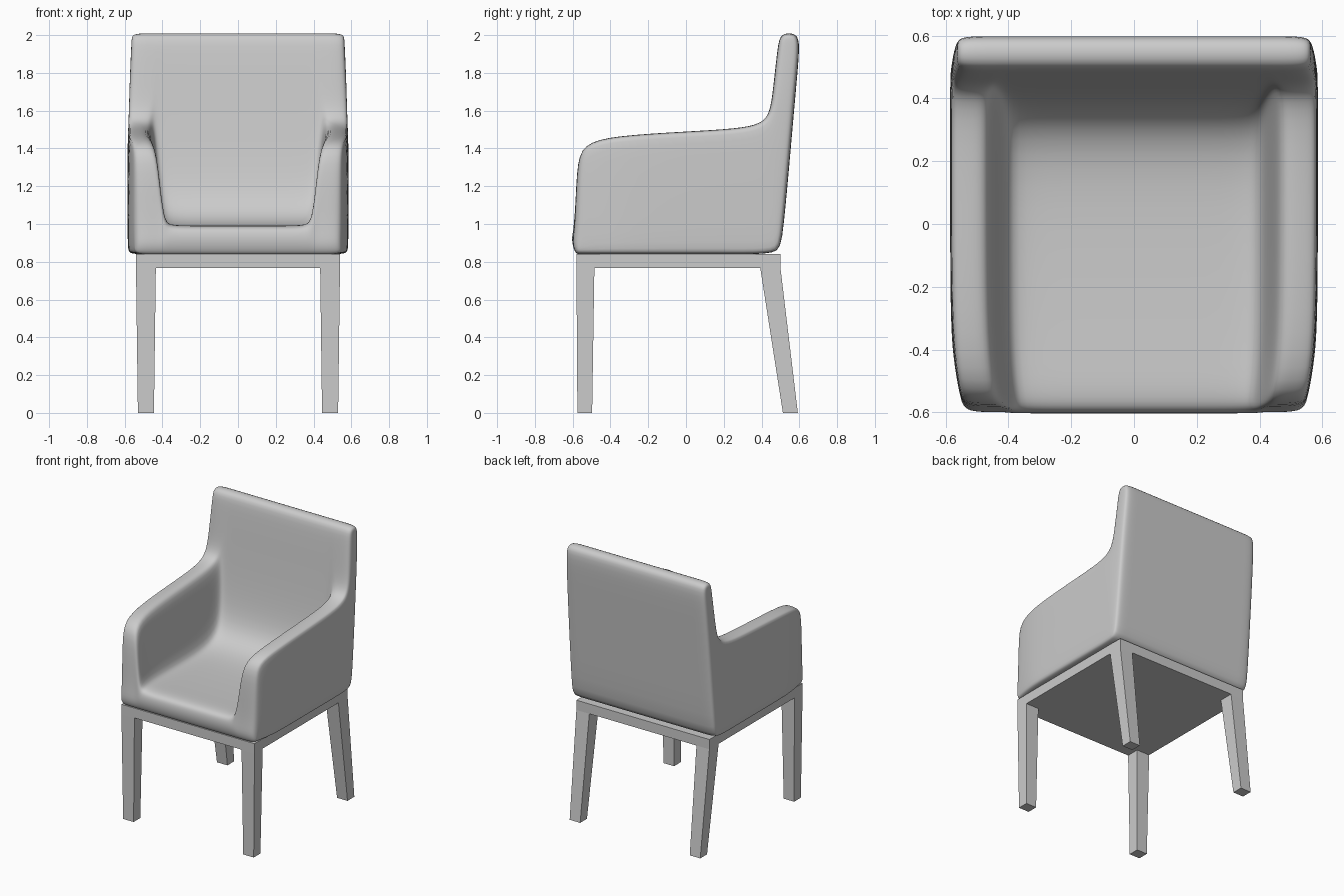
import bpy, bmesh
from mathutils import Vector

if "Cube" in bpy.data.objects:
    bpy.data.objects.remove(bpy.data.objects["Cube"])


def make_object(name, verts, faces):
    mesh = bpy.data.meshes.new(name)
    bm = bmesh.new()
    vs = [bm.verts.new(v) for v in verts]
    for f in faces:
        bm.faces.new([vs[i] for i in f])
    bmesh.ops.recalc_face_normals(bm, faces=bm.faces)
    bm.to_mesh(mesh)
    bm.free()
    obj = bpy.data.objects.new(name, mesh)
    bpy.context.collection.objects.link(obj)
    return obj


def prism(name, low, high, z0, z1):
    """Tapered block; low and high are (x0, x1, y0, y1) rectangles."""
    verts = []
    for (x0, x1, y0, y1), z in ((low, z0), (high, z1)):
        verts += [(x0, y0, z), (x1, y0, z), (x1, y1, z), (x0, y1, z)]
    faces = [(3, 2, 1, 0), (4, 5, 6, 7)]
    faces += [(i, (i + 1) % 4, (i + 1) % 4 + 4, i + 4) for i in range(4)]
    return make_object(name, verts, faces)


# Side profiles (y, z): top line over the arm, top line over the seat, underside and back
BACK_TOP = [(.485, 1.94), (.50, 2.012)]
ARM = [(-.605, .90), (-.588, .99), (-.58, 1.30), (-.55, 1.425), (-.38, 1.468), (0, 1.49),
       (.27, 1.505), (.40, 1.53), (.445, 1.59), (.462, 1.72)] + BACK_TOP
SEAT = [(-.605, .90), (-.602, .955), (-.585, .985), (-.52, .995), (-.38, .985), (0, .975),
        (.24, .99), (.37, 1.08), (.42, 1.30), (.455, 1.62)] + BACK_TOP
UNDER = [(-.585, .84), (-.56, .84), (-.50, .84), (-.40, .84), (-.30, .84), (0, .84),
         (.25, .84), (.49, .84), (.512, .90), (.58, 1.70), (.605, 1.95), (.587, 2.012)]
N = len(ARM)

# Stations across the width: x, blend from seat to arm, edge inset
HALF = [(.25, 0, 0), (.38, 0, 0), (.42, .08, 0), (.45, .9, 0), (.475, 1, 0),
        (.53, 1, 0), (.578, 1, .006), (.586, 1, .032)]
STATIONS = [(-x, b, i) for x, b, i in reversed(HALF)] + [(0, 0, 0)] + HALF


def section(x, blend, inset):
    top = [Vector(s).lerp(Vector(a), blend) for s, a in zip(SEAT, ARM)]
    ring = top + [Vector(p) for p in reversed(UNDER)]
    out = []
    for i, p in enumerate(ring):
        a = (p - ring[i - 1]).normalized()
        b = (ring[(i + 1) % len(ring)] - p).normalized()
        t = (a + b).normalized()
        y, z = p + Vector((t.y, -t.x)) * inset
        width = 1 - .08 * max(0, z - 1.5) - .9 * max(0, -.3 - y) ** 2
        out.append((x * width, y, z))
    return out


# Upholstered shell: seat, arms and back in one smooth loft
verts = [v for st in STATIONS for v in section(*st)]
R = 2 * N
faces = []
for s in range(len(STATIONS) - 1):
    for i in range(R):
        j = (i + 1) % R
        faces.append((s * R + i, s * R + j, (s + 1) * R + j, (s + 1) * R + i))
for base in (0, (len(STATIONS) - 1) * R):
    for i in range(N - 1):
        faces.append((base + i, base + i + 1, base + R - 2 - i, base + R - 1 - i))
shell = make_object("upholstered_shell", verts, faces)
shell.data.polygons.foreach_set("use_smooth", [True] * len(shell.data.polygons))
sub = shell.modifiers.new("smooth", "SUBSURF")
sub.levels = sub.render_levels = 2

# Base frame under the seat
base = (-.54, .54, -.58, .50)
prism("base_frame", base, base, .768, .84)

# Legs: straight at the front, raked backwards at the rear
for side, sx in (("right", 1), ("left", -1)):
    def rect(x0, x1, y0, y1):
        return (*sorted((sx * x0, sx * x1)), y0, y1)
    prism("front_leg_" + side, rect(.445, .53, -.575, -.497),
          rect(.435, .54, -.58, -.485), 0, .768)
    prism("rear_leg_" + side, rect(.445, .53, .513, .592),
          rect(.435, .54, .393, .50), 0, .768)
